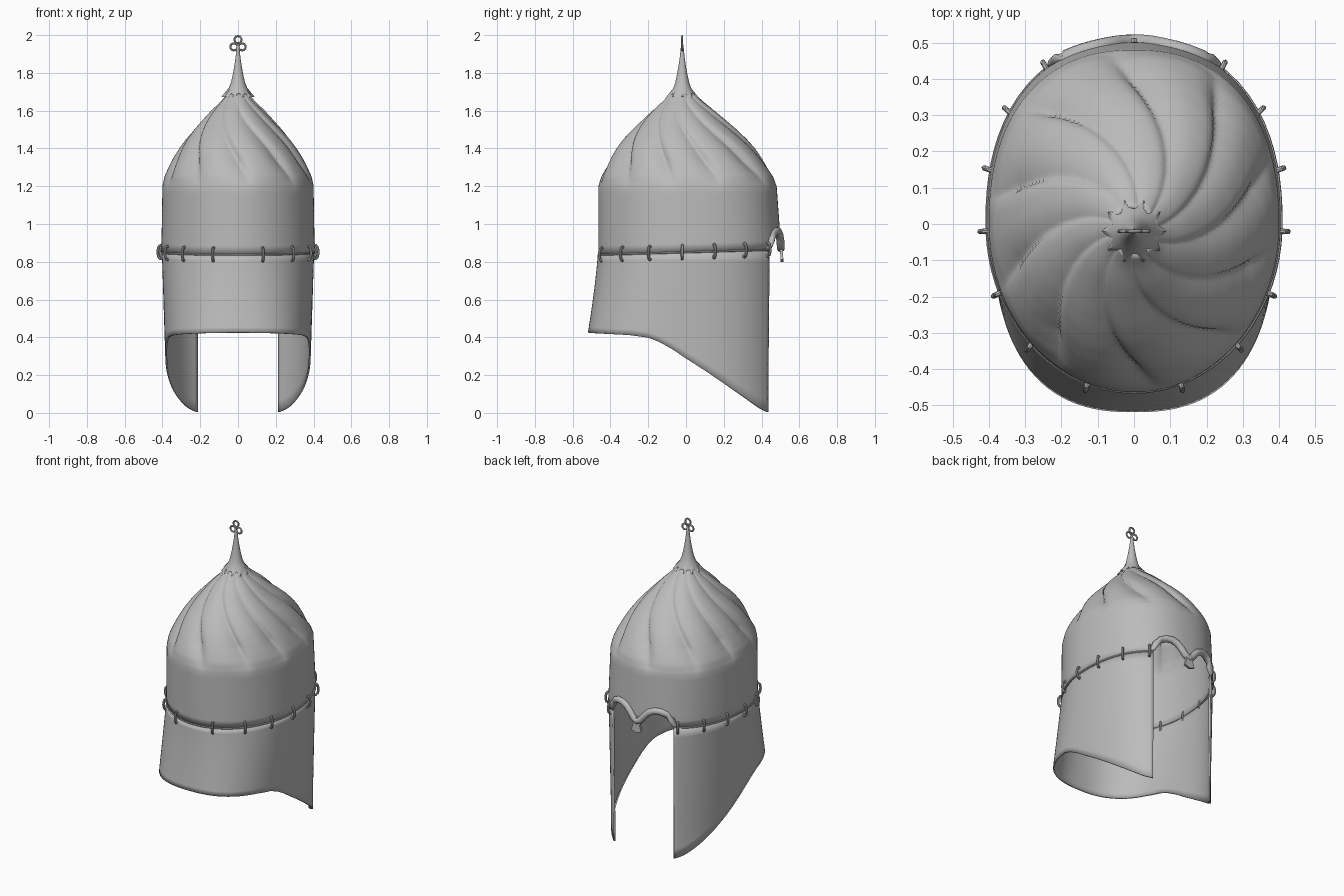
import bpy, bmesh, math
from mathutils import Vector, Matrix

if "Cube" in bpy.data.objects:
    bpy.data.objects.remove(bpy.data.objects["Cube"])

steel = bpy.data.materials.new("grey steel")
steel.diffuse_color = (0.5, 0.5, 0.5, 1)
steel.use_nodes = True
steel.node_tree.nodes["Principled BSDF"].inputs["Base Color"].default_value = steel.diffuse_color


def lerp_table(table, v):
    if v <= table[0][0]:
        return table[0][1]
    for (a, fa), (b, fb) in zip(table, table[1:]):
        if v <= b:
            return fa + (fb - fa) * (v - a) / (b - a)
    return table[-1][1]


def finish(name, bm, angle=40):
    me = bpy.data.meshes.new(name)
    bmesh.ops.recalc_face_normals(bm, faces=bm.faces)
    bm.to_mesh(me)
    bm.free()
    ob = bpy.data.objects.new(name, me)
    bpy.context.collection.objects.link(ob)
    me.materials.append(steel)
    bpy.context.view_layer.objects.active = ob
    ob.select_set(True)
    bpy.ops.object.shade_smooth_by_angle(angle=math.radians(angle))
    ob.select_set(False)
    return ob


def loft(bm, rows, closed=True):
    vr = [[bm.verts.new(p) for p in row] for row in rows]
    n = len(vr[0])
    for a, b in zip(vr, vr[1:]):
        for i in range(n if closed else n - 1):
            j = (i + 1) % n
            bm.faces.new((a[i], a[j], b[j], b[i]))
    return vr


def tube(bm, path, rad, closed=False, sides=10):
    """Round tube along a path; rad is a number or a function of 0..1."""
    rows, n = [], len(path)
    for i, p in enumerate(path):
        a = path[(i - 1) % n] if closed or i else p
        b = path[(i + 1) % n] if closed or i < n - 1 else p
        t = (b - a).normalized()
        u = t.cross(Vector((0.13, 0.21, 1)) if abs(t.z) < 0.8 else Vector((0.3, 1, 0.1))).normalized()
        w = t.cross(u)
        r = rad(i / (n - 1)) if callable(rad) else rad
        rows.append([p + r * (u * math.cos(k * math.tau / sides) + w * math.sin(k * math.tau / sides))
                     for k in range(sides)])
    if closed:
        rows.append(rows[0])
    vr = loft(bm, rows)
    if not closed:
        bm.faces.new(vr[0])
        bm.faces.new(vr[-1])
    bmesh.ops.remove_doubles(bm, verts=bm.verts, dist=1e-6)


def oval(th, rx, rf, rb, nf=2.3, nb=2.0):
    """Egg-shaped plan radius: fuller at the front (+y)."""
    c, s = abs(math.cos(th)), math.sin(th)
    n, ry = (nf, rf) if s > 0 else (nb, rb)
    return ((c / rx) ** n + (abs(s) / ry) ** n) ** (-1 / n)


def wall(th, z):
    k = min(1, max(0, (1.2 - z) / 0.3))
    r = oval(th, 0.40 + 0.005 * k, 0.48 + 0.022 * k, 0.464)
    return Vector((r * math.cos(th), r * math.sin(th), z))


def rim_z(y):
    return 0.852 + 0.03 * y


# --- dome: plain band with an arched brow edge, then swirling flutes
ARCH = [(0, 0.87), (0.03, 0.885), (0.06, 0.92), (0.09, 0.945), (0.13, 0.96),
        (0.17, 0.95), (0.205, 0.92), (0.225, 0.866)]
PROFILE = [(1.2, 1), (1.25, 0.975), (1.3, 0.92), (1.35, 0.855), (1.4, 0.78), (1.45, 0.69),
           (1.5, 0.585), (1.55, 0.47), (1.6, 0.355), (1.65, 0.225), (1.69, 0.14)]
N = 240
rows = []
for i in range(9):
    row = []
    for k in range(N):
        th = math.tau * k / N
        p = wall(th, 0.9)
        lo = rim_z(p.y)
        if p.y > 0 and abs(p.x) < 0.225:
            lo = lerp_table(ARCH, abs(p.x))
        row.append(wall(th, lo + (1.2 - lo) * i / 8))
    rows.append(row)
for i in range(1, 37):
    z = 1.2 + 0.49 * i / 36
    s = lerp_table(PROFILE, z)
    t = (z - 1.2) / 0.49
    amp = 0.105 * min(1, t / 0.28) * (1 - 0.3 * t)
    row = []
    for k in range(N):
        th = math.tau * k / N
        u = ((th - math.radians(62) * s) * 10 / math.tau) % 1
        groove = (1 - math.sin(math.pi * u ** 0.75)) ** 1.4
        p = wall(th, 1.2) * s * (1 - amp * groove)
        row.append(Vector((p.x, p.y - 0.02 * t, z)))
    rows.append(row)
bm = bmesh.new()
loft(bm, rows)
dome = finish("fluted_dome", bm, 60)

# --- neck guard: open-fronted curtain, flared at the back
HEM = [(-0.52, 0.425), (-0.3, 0.412), (-0.2, 0.398), (-0.14, 0.375), (-0.07, 0.335), (0, 0.288),
       (0.1, 0.225), (0.2, 0.16), (0.3, 0.092), (0.4, 0.022), (0.44, 0.003)]


def curtain(th, z):
    t = max(0, (0.85 - z) / 0.43)
    r = oval(th, 0.403 - 0.014 * min(t, 1.6), 0.502, 0.467 + 0.053 * min(t, 1) ** 1.3,
             2.3, 2 + 0.5 * min(t, 1))
    return Vector((r * math.cos(th), r * math.sin(th), z))


start, span = math.radians(116.5), math.radians(307)
angles = [start + span * k / 120 for k in range(121)]
rows = []
for i in range(15):
    row = []
    for th in angles:
        top = rim_z(curtain(th, 0.85).y) - 0.006
        low = lerp_table(HEM, curtain(th, 0.4).y)
        row.append(curtain(th, top + (low - top) * i / 14))
    rows.append(row)
bm = bmesh.new()
loft(bm, rows, closed=False)
guard = finish("neck_guard", bm, 60)

for ob in (dome, guard):
    m = ob.modifiers.new("thickness", 'SOLIDIFY')
    m.thickness = 0.01
    # keep the outer surface in place whichever way the normals ended up
    f = max(ob.data.polygons, key=lambda q: abs(q.center.x))
    m.offset = -1 if f.normal.x * f.center.x > 0 else 1

# --- wire running along the joint
bm = bmesh.new()
path = []
for th in angles[::2]:
    p = wall(th, 0.85)
    p.z = rim_z(p.y) - 0.002
    path.append(p)
tube(bm, path, 0.005, sides=6)
finish("joint_wire", bm)

# --- oval link rings joining dome and guard
RINGS = [(0.41, -0.02), (0.40, 0.15), (0.34, 0.305), (0.245, 0.435),
         (0.37, -0.19), (0.285, -0.335), (0.13, -0.445)]
bm = bmesh.new()
for x, y in RINGS:
    for side in (1, -1):
        th = math.atan2(y, x * side)
        c = wall(th, 0.85)
        out = Vector((math.cos(th), math.sin(th), 0))
        c.z = rim_z(c.y)
        tube(bm, [c + out * (0.004 + 0.016 * math.cos(a)) + Vector((0, 0, 0.036 * math.sin(a)))
                  for a in (math.tau * k / 20 for k in range(20))], 0.0075, True, 8)
finish("link_rings", bm)

# --- brow trim: two arches meeting at a short nose piece
EDGE = [(0.0, 0.872), (0.025, 0.885), (0.05, 0.918), (0.08, 0.947), (0.115, 0.962), (0.15, 0.962),
        (0.185, 0.945), (0.21, 0.915), (0.225, 0.88), (0.243, 0.862)]


def front_y(x, z):
    k = min(1, (1.2 - z) / 0.3)
    return (0.48 + 0.022 * k) * (1 - (abs(x) / 0.405) ** 2.3) ** (1 / 2.3)


bm = bmesh.new()
pts = [(-x, z) for x, z in EDGE[:0:-1]] + EDGE
tube(bm, [Vector((x, front_y(x, z), z)) for x, z in pts],
     lambda t: 0.021 * min(1, 0.45 + 5 * min(t, 1 - t)), sides=12)
finish("brow_trim", bm, 60)

bm = bmesh.new()
half = [(0.0, 0.80), (0.036, 0.812), (0.024, 0.85), (0.03, 0.885), (0.0, 0.9)]
shape = half + [(-x, z) for x, z in half[-2:0:-1]]
f = bm.faces.new([bm.verts.new((x, 0.496 + 0.005 * (0.9 - z) / 0.1, z)) for x, z in shape])
r = bmesh.ops.extrude_face_region(bm, geom=[f])
bmesh.ops.translate(bm, verts=[v for v in r["geom"] if isinstance(v, bmesh.types.BMVert)], vec=(0, 0.015, 0))
finish("nose_piece", bm)

# --- spire with a ten-pointed star base
SPIRE = [(1.672, 0.078), (1.695, 0.064), (1.72, 0.048), (1.75, 0.037), (1.79, 0.028),
         (1.84, 0.019), (1.89, 0.012), (1.93, 0.008), (1.95, 0.006)]
bm = bmesh.new()
rows = []
for i, (z, r) in enumerate(SPIRE):
    star = max(0, 0.15 - 0.06 * i)
    rows.append([Vector((r * (1 + star * (-1) ** k) * math.cos(k * math.pi / 10),
                         r * (1 + star * (-1) ** k) * math.sin(k * math.pi / 10) - 0.02, z))
                 for k in range(20)])
vr = loft(bm, rows)
bm.faces.new(vr[-1])
finish("spire", bm, 60)

# --- trefoil of three rings on the tip
bm = bmesh.new()
for x, z in ((0, 1.976), (0.022, 1.938), (-0.022, 1.938)):
    tube(bm, [Vector((x + 0.0185 * math.cos(a), -0.02, z + 0.0185 * math.sin(a)))
              for a in (math.tau * k / 24 for k in range(24))], 0.0055, True, 8)
finish("trefoil_finial", bm)
